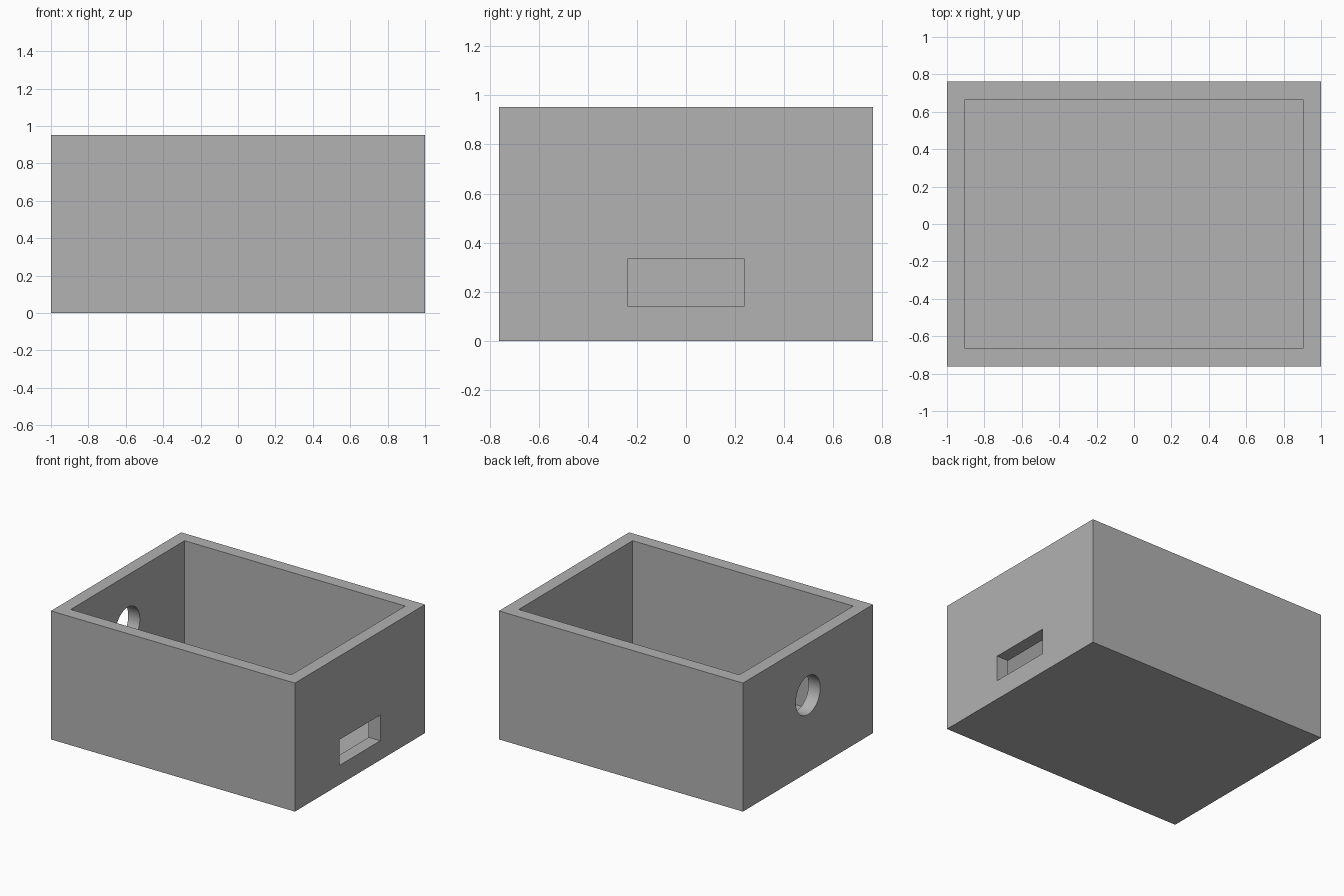
import bpy
import math

default_cube = bpy.data.objects.get("Cube")
if default_cube:
    bpy.data.objects.remove(default_cube, do_unlink=True)

# Main dimensions
MM = 2 / 42
LENGTH, DEPTH, HEIGHT = 42 * MM, 32 * MM, 20 * MM
WALL = 2 * MM

grey = bpy.data.materials.new("plain grey")
grey.use_nodes = True
colour = (0.445, 0.445, 0.445, 1)
grey.diffuse_color = colour
grey.node_tree.nodes["Principled BSDF"].inputs["Base Color"].default_value = colour


def box(name, size, centre):
    bpy.ops.mesh.primitive_cube_add(size=1, location=centre)
    obj = bpy.context.object
    obj.name = name
    obj.scale = size
    bpy.ops.object.transform_apply(location=True, rotation=True, scale=True)
    obj.data.materials.append(grey)
    return obj


def cut(body, cutter):
    cutter.hide_render = True
    mod = body.modifiers.new(cutter.name, 'BOOLEAN')
    mod.operation = 'DIFFERENCE'
    mod.solver = 'EXACT'
    mod.object = cutter
    bpy.ops.object.select_all(action='DESELECT')
    bpy.context.view_layer.objects.active = body
    body.select_set(True)
    bpy.ops.object.modifier_apply(modifier=mod.name)
    bpy.data.objects.remove(cutter, do_unlink=True)


# Outer block of the open box
case = box("open_case", (LENGTH, DEPTH, HEIGHT), (0, 0, HEIGHT / 2))

# Cavity, open at the top
cut(case, box("cavity_cutter", (LENGTH - 2 * WALL, DEPTH - 2 * WALL, HEIGHT),
              (0, 0, WALL + HEIGHT / 2)))

# Rectangular slot through the left wall
cut(case, box("slot_cutter", (3 * WALL, 10 * MM, 4 * MM),
              (LENGTH / 2 - WALL / 2, 0, 5 * MM)))

# Round hole through the right wall
bpy.ops.mesh.primitive_cylinder_add(
    vertices=64, radius=3 * MM, depth=3 * WALL,
    location=(-LENGTH / 2 + WALL / 2, 0, 12 * MM), rotation=(0, math.pi / 2, 0))
hole = bpy.context.object
hole.name = "hole_cutter"
hole.data.materials.append(grey)
cut(case, hole)

# Smooth the bore, keep the box edges sharp
bpy.context.view_layer.objects.active = case
case.select_set(True)
bpy.ops.object.shade_smooth_by_angle(angle=math.radians(30))
